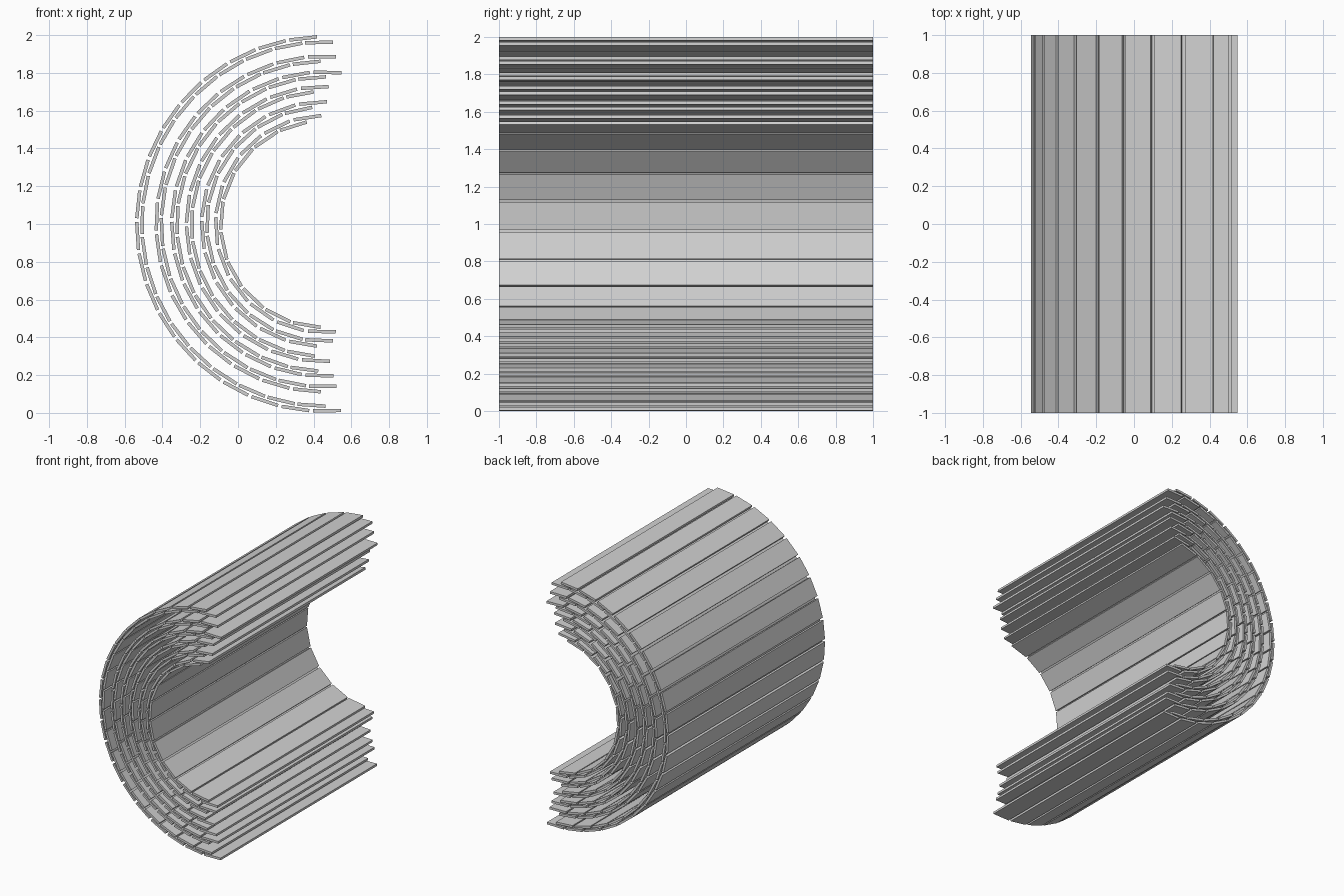
import bpy
import bmesh
from mathutils import Matrix, Vector

default_cube = bpy.data.objects.get("Cube")
if default_cube:
    bpy.data.objects.remove(default_cube, do_unlink=True)

# Shared dimensions
CENTRE = Vector((0.455, 0, 1.0))
PLANK_SIZE = Vector((0.148, 2.0, 0.018))
PLANK_STEP = 0.165
HALF_GAP = 0.0135

grey = bpy.data.materials.new("plain_grey")
grey.use_nodes = True
colour = (0.64, 0.64, 0.64, 1)
grey.diffuse_color = colour
grey.node_tree.nodes["Principled BSDF"].inputs["Base Color"].default_value = colour


def plank_ring(name, radius, start, step, count):
    """Flat planks laid tangent to an arc, running from the bottom round to the top."""
    bm = bmesh.new()
    shape = Matrix.Translation((0, 0, -radius)) @ Matrix.Diagonal(PLANK_SIZE).to_4x4()
    for i in range(count):
        turn = Matrix.Rotation(start + i * step, 4, 'Y')
        bmesh.ops.create_cube(bm, size=1, matrix=Matrix.Translation(CENTRE) @ turn @ shape)
    mesh = bpy.data.meshes.new(name)
    bm.to_mesh(mesh)
    bm.free()
    mesh.materials.append(grey)
    bpy.context.collection.objects.link(bpy.data.objects.new(name, mesh))


# Double layers: mean radius, start angle of outer ring, stagger of inner ring,
# plank count of outer and inner ring
layers = [
    (0.975, -0.016, 0.5, 19, 19),
    (0.872, 0.102, -0.5, 17, 17),
    (0.789, 0.029, 0.5, 16, 15),
    (0.711, 0.058, 0.5, 14, 13),
    (0.630, 0.172, -0.5, 12, 12),
    (0.556, 0.020, 0.5, 11, 10),
]

for n, (radius, start, stagger, outer, inner) in enumerate(layers, 1):
    step = PLANK_STEP / radius
    plank_ring(f"layer_{n}_outer_planks", radius + HALF_GAP, start, step, outer)
    plank_ring(f"layer_{n}_inner_planks", radius - HALF_GAP, start + stagger * step, step, inner)
